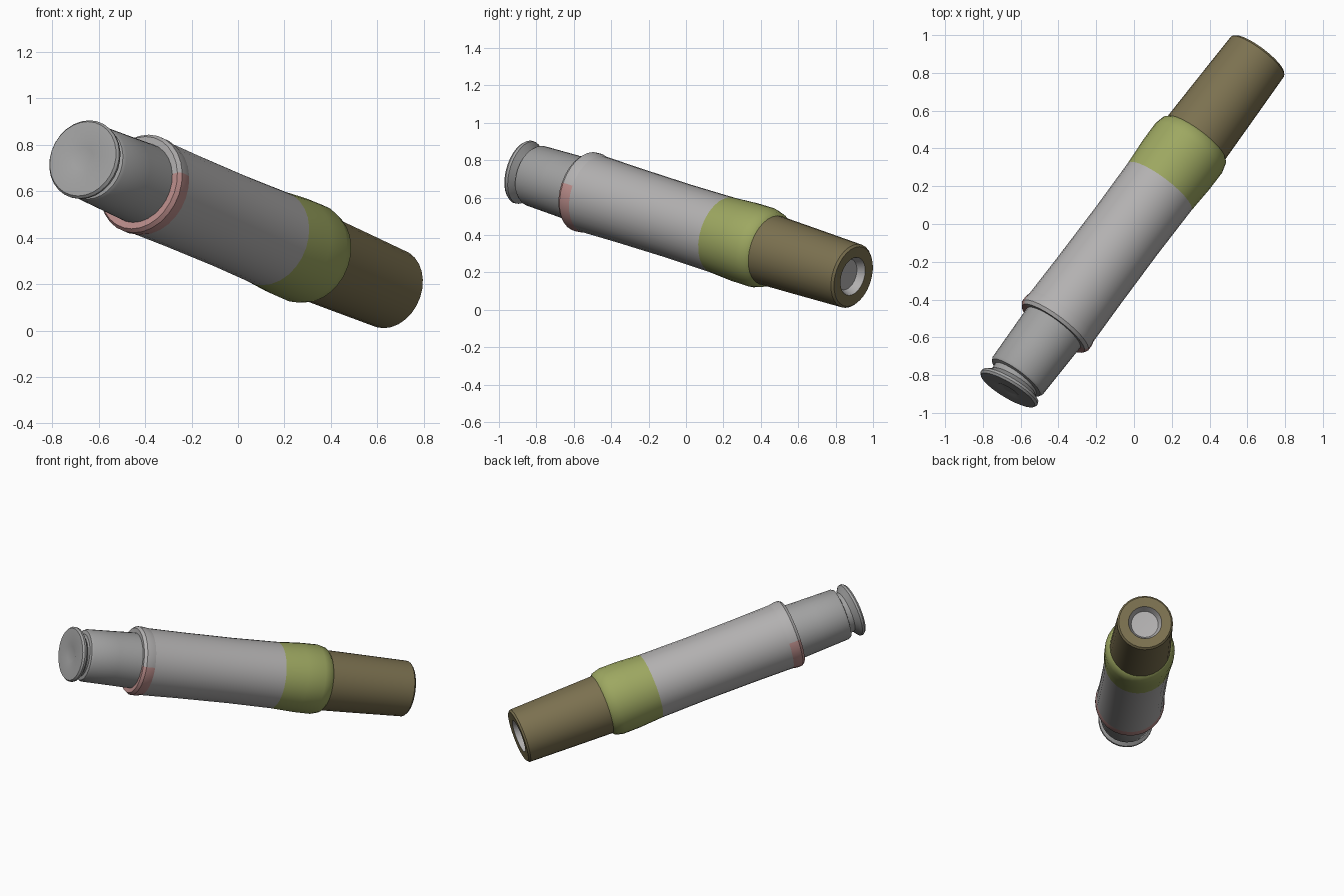
import bpy, bmesh, math
from mathutils import Vector, Matrix

if "Cube" in bpy.data.objects:
    bpy.data.objects.remove(bpy.data.objects["Cube"])

SIDES = 28
TAIL = Vector((0.66, 0.895, 0.178))                    # centre of the open end
AXIS = Vector((-0.583, -0.776, 0.246)).normalized()    # points toward the cap
FRAME = Matrix.Translation(TAIL) @ AXIS.to_track_quat('Z', 'Y').to_matrix().to_4x4()


def material(name, rgb):
    m = bpy.data.materials.new(name)
    m.diffuse_color = (*rgb, 1)
    m.use_nodes = True
    m.node_tree.nodes["Principled BSDF"].inputs["Base Color"].default_value = m.diffuse_color
    return m


def lathe(name, profile, mat=None, frame=FRAME):
    """Revolve (radius, distance along axis) points; radius 0 closes the end."""
    bm = bmesh.new()
    rings = []
    for r, t in profile:
        n = 1 if r == 0 else SIDES
        rings.append([bm.verts.new((r * math.cos(2 * math.pi * i / SIDES),
                                    r * math.sin(2 * math.pi * i / SIDES), t))
                      for i in range(n)])
    for a, b in zip(rings, rings[1:]):
        for i in range(SIDES):
            j = (i + 1) % SIDES
            quad = [a[i % len(a)], a[j % len(a)], b[j % len(b)], b[i % len(b)]]
            bm.faces.new(list(dict.fromkeys(quad)))
    bm.transform(frame)
    mesh = bpy.data.meshes.new(name)
    bm.to_mesh(mesh)
    bm.free()
    ob = bpy.data.objects.new(name, mesh)
    bpy.context.collection.objects.link(ob)
    if mat:
        mesh.materials.append(mat)
    bpy.ops.object.select_all(action='DESELECT')
    ob.select_set(True)
    bpy.context.view_layer.objects.active = ob
    bpy.ops.object.shade_smooth_by_angle(angle=math.radians(35))
    return ob


olive = material("olive", (0.20, 0.165, 0.08))
green = material("green", (0.34, 0.39, 0.12))
pink = material("pink", (0.50, 0.27, 0.26))
grey = material("grey", (0.45, 0.44, 0.44))
steel = material("steel", (0.36, 0.36, 0.36))

# Tail tube with a shallow bore
lathe("tail_bore", [(0, 0.05), (0.085, 0.045), (0.105, 0.004)], grey)
lathe("tail_tube", [(0.105, 0.004), (0.165, 0), (0.176, 0.012),
                    (0.184, 0.3), (0.191, 0.57)], olive)

# Green collar
lathe("collar", [(0.191, 0.57), (0.207, 0.585), (0.22, 0.635),
                 (0.219, 0.75), (0.21, 0.9)], green)

# Main body, closed by a rounded shoulder
lathe("body", [(0.21, 0.9), (0.206, 1.2), (0.208, 1.55), (0.212, 1.79)], grey)

# Shoulder rim, tinted only on its underside
rim = lathe("shoulder_rim", [(0.212, 1.79), (0.218, 1.82), (0.218, 1.85),
                             (0.205, 1.868), (0.176, 1.865)], grey)
rim.data.materials.append(pink)
for face in rim.data.polygons:
    out = face.center - TAIL
    out -= AXIS * out.dot(AXIS)
    if out.normalized().z < 0.25:
        face.material_index = 1

# Neck with an end groove
lathe("neck", [(0.176, 1.865), (0.171, 2.02), (0.166, 2.19), (0.158, 2.205),
               (0.135, 2.21), (0.13, 2.26)], steel)

# Slightly tilted end cap with a shallow dimple
tilt_axis = Vector((0, 0, 1))
cap_dir = Matrix.Rotation(math.radians(6), 3, tilt_axis) @ AXIS
cap_frame = (Matrix.Translation(TAIL + AXIS * 2.245)
             @ cap_dir.to_track_quat('Z', 'Y').to_matrix().to_4x4())
lathe("end_cap", [(0.125, -0.02), (0.15, 0), (0.172, 0.016), (0.174, 0.03),
                  (0.165, 0.042), (0.07, 0.044), (0.05, 0.038), (0, 0.038)],
      steel, cap_frame)
